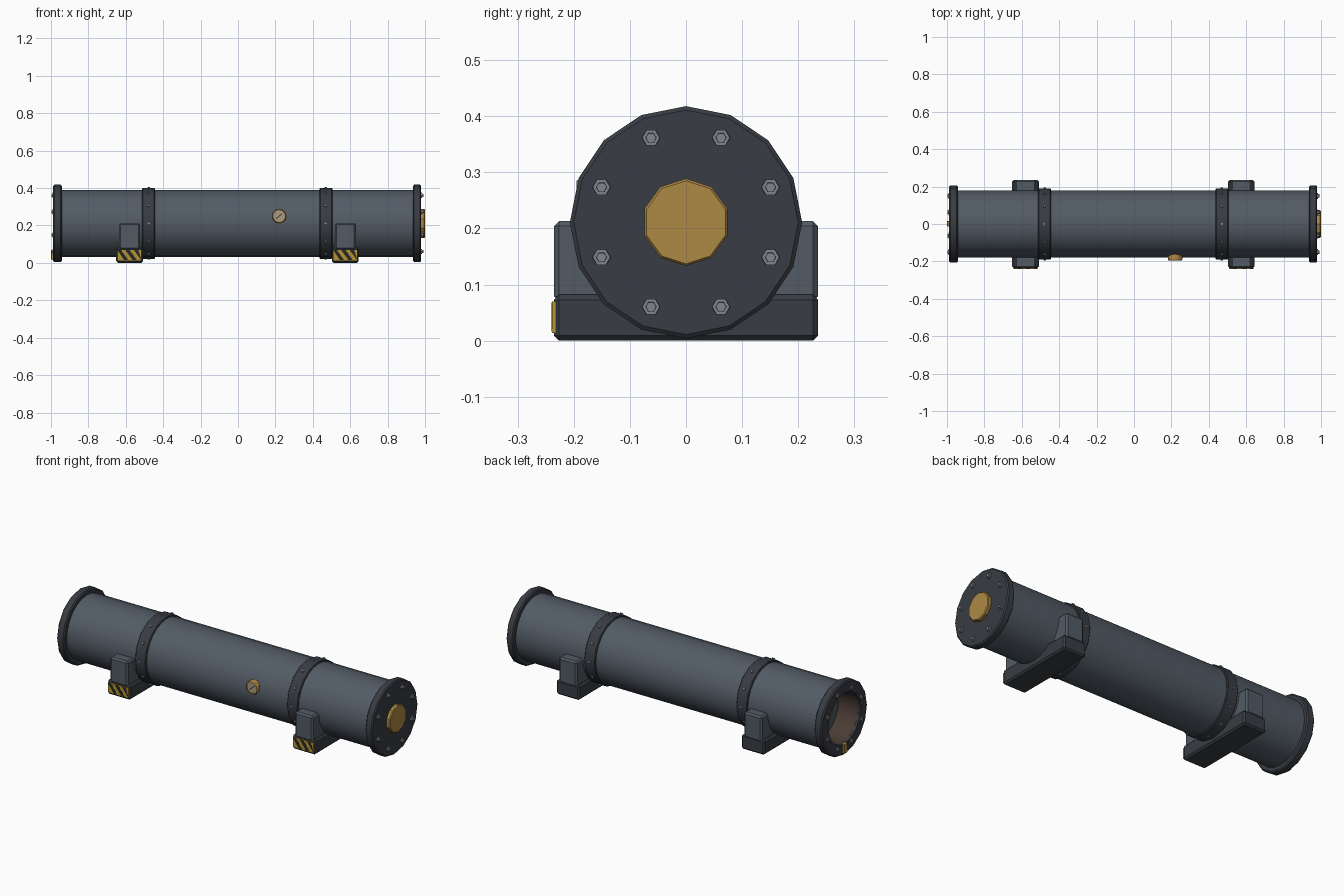
import bpy, bmesh
from math import sin, cos, pi, radians
from mathutils import Matrix, Vector

if "Cube" in bpy.data.objects:
    bpy.data.objects.remove(bpy.data.objects["Cube"])

CZ = 0.211  # height of the tube axis


def mat(name, rgb):
    m = bpy.data.materials.new(name)
    m.diffuse_color = (*rgb, 1)
    m.use_nodes = True
    m.node_tree.nodes["Principled BSDF"].inputs["Base Color"].default_value = m.diffuse_color
    return m


SLATE = mat("slate", (0.085, 0.105, 0.13))
DARK = mat("dark_steel", (0.04, 0.046, 0.056))
RUST = mat("rusty_bore", (0.07, 0.045, 0.035))
AMBER = mat("amber", (0.42, 0.25, 0.06))
STEEL = mat("bolt_steel", (0.22, 0.24, 0.26))
YELLOW = mat("yellow", (0.45, 0.3, 0.03))
BLACK = mat("black", (0.02, 0.02, 0.02))
TAN = mat("dial_tan", (0.4, 0.33, 0.24))


def finish(name, bm, material, smooth=True):
    bmesh.ops.recalc_face_normals(bm, faces=bm.faces)
    me = bpy.data.meshes.new(name)
    bm.to_mesh(me)
    bm.free()
    ob = bpy.data.objects.new(name, me)
    bpy.context.collection.objects.link(ob)
    me.materials.append(material)
    if smooth:
        bpy.ops.object.select_all(action='DESELECT')
        ob.select_set(True)
        bpy.context.view_layer.objects.active = ob
        bpy.ops.object.shade_smooth_by_angle(angle=radians(28))
    return ob


def lathe(name, profile, sides, material, matrix=None, closed=False):
    """Revolve (x, radius) points about the x axis; open ends are capped."""
    bm = bmesh.new()
    rings = [[bm.verts.new((x, r * sin(2 * pi * k / sides), r * cos(2 * pi * k / sides)))
              for k in range(sides)] for x, r in profile]
    pairs = list(zip(rings, rings[1:]))
    if closed:
        pairs.append((rings[-1], rings[0]))
    else:
        bm.faces.new(rings[0])
        bm.faces.new(rings[-1])
    for a, b in pairs:
        for k in range(sides):
            j = (k + 1) % sides
            bm.faces.new((a[k], a[j], b[j], b[k]))
    bm.transform(matrix or Matrix.Translation((0, 0, CZ)))
    return finish(name, bm, material)


def box(name, lo, hi, material, bevel=0.0):
    bm = bmesh.new()
    bmesh.ops.create_cube(bm, size=1)
    lo, hi = Vector(lo), Vector(hi)
    bm.transform(Matrix.Translation((lo + hi) / 2) @ Matrix.Diagonal((*(hi - lo), 1)))
    if bevel:
        bmesh.ops.bevel(bm, geom=bm.edges[:], offset=bevel, segments=1, affect='EDGES')
    return finish(name, bm, material, False)


def studs(name, sides, steps, matrices, material):
    """Stepped cylinders along local z; steps are (radius, bottom, top)."""
    bm = bmesh.new()
    for m in matrices:
        for r, z0, z1 in steps:
            bmesh.ops.create_cone(bm, cap_ends=True, segments=sides, radius1=r, radius2=r * 0.92,
                                  depth=z1 - z0, matrix=m @ Matrix.Translation((0, 0, (z0 + z1) / 2)))
    return finish(name, bm, material, False)


# Main tube, with a recessed bore in the left end
lathe("tube", [(0.95, 0.18), (-0.98, 0.18), (-0.98, 0.148), (-0.85, 0.148)], 24, SLATE)
lathe("bore_lining", [(-0.984, 0.148), (-0.984, 0.143), (-0.845, 0.143), (-0.845, 0.148)],
      24, RUST, closed=True)
lathe("bore_plug", [(-0.84, 0.078), (-0.862, 0.078), (-0.867, 0.072)], 10, AMBER)

# End flanges: open ring on the left, closed cover on the right
lathe("open_flange", [(-0.942, 0.17), (-0.942, 0.2), (-0.948, 0.207), (-0.981, 0.207),
                      (-0.988, 0.2), (-0.988, 0.143), (-0.975, 0.143)], 16, DARK, closed=True)
lathe("end_cover", [(0.936, 0.2), (0.942, 0.207), (0.973, 0.207), (0.979, 0.2)], 16, DARK)
lathe("cover_boss", [(0.975, 0.078), (0.994, 0.078), (0.999, 0.074)], 10, AMBER)

# Flange bolts
for name, side, x in (("cover_bolts", 1, 0.978), ("open_flange_bolts", -1, -0.987)):
    ms = [Matrix.Translation((x, 0.163 * cos(a), CZ + 0.163 * sin(a)))
          @ Matrix.Rotation(side * pi / 2, 4, 'Y')
          for a in (pi / 8 + k * pi / 4 for k in range(8))]
    tall = 0.014 if side > 0 else 0.01
    studs(name, 6, [(0.017, -0.005, tall * 0.5), (0.010, 0, tall)], ms, STEEL)

# Small latch tab under the open mouth
box("latch_tab", (-1.0, -0.013, 0.018), (-0.98, 0.017, 0.07), AMBER, 0.003)

# Riveted bands
for name, x in (("left_band", -0.478), ("right_band", 0.47)):
    w = 0.034
    lathe(name, [(x - w, 0.17), (x - w, 0.186), (x - w + 0.004, 0.19), (x + w - 0.004, 0.19),
                 (x + w, 0.186), (x + w, 0.17)], 16, DARK, closed=True)
    ms = [Matrix.Translation((x, 0, CZ)) @ Matrix.Rotation(k * pi / 6, 4, 'X') for k in range(12)]
    studs(name + "_rivets", 6, [(0.008, 0.18, 0.194)], ms, STEEL)

# Saddle supports with a striped warning plate on the front
for name, x in (("left", -0.58), ("right", 0.574)):
    box(name + "_saddle_base", (x - 0.071, -0.235, 0), (x + 0.071, 0.235, 0.082), DARK, 0.009)
    for end, s in (("front", -1), ("back", 1)):
        ys = sorted((s * 0.13, s * 0.235))
        box(f"{name}_{end}_saddle_post", (x - 0.056, ys[0], 0.07), (x + 0.056, ys[1], 0.213),
            SLATE, 0.009)
    box(name + "_warning_plate", (x - 0.065, -0.239, 0.014), (x + 0.065, -0.23, 0.07), YELLOW)
    bm = bmesh.new()
    for c in (-0.034, 0.012, 0.058):
        pts = [(c - 0.034, 0.068), (c - 0.011, 0.068), (c + 0.027, 0.016), (c + 0.004, 0.016)]
        vs = [bm.verts.new((x + min(max(px, -0.064), 0.064), -0.2395, z)) for px, z in pts]
        face = bm.faces.new(vs)
        ext = bmesh.ops.extrude_face_region(bm, geom=[face])["geom"]
        bmesh.ops.translate(bm, vec=(0, 0.004, 0),
                            verts=[v for v in ext if isinstance(v, bmesh.types.BMVert)])
    finish(name + "_warning_stripes", bm, BLACK, False)

# Pressure gauge on the front
gauge = Matrix.Translation((0.22, 0, 0.25)) @ Matrix.Rotation(-pi / 2, 4, 'Z')
lathe("gauge_rim", [(0.15, 0.038), (0.19, 0.038), (0.195, 0.035), (0.195, 0.03), (0.15, 0.03)],
      12, AMBER, gauge, closed=True)
lathe("gauge_dial", [(0.15, 0.031), (0.191, 0.031)], 12, TAN, gauge)
needle = box("gauge_needle", (-0.02, -0.193, -0.002), (0.02, -0.19, 0.002), BLACK)
needle.matrix_world = Matrix.Translation((0.22, 0, 0.25)) @ Matrix.Rotation(radians(-40), 4, 'Y')
